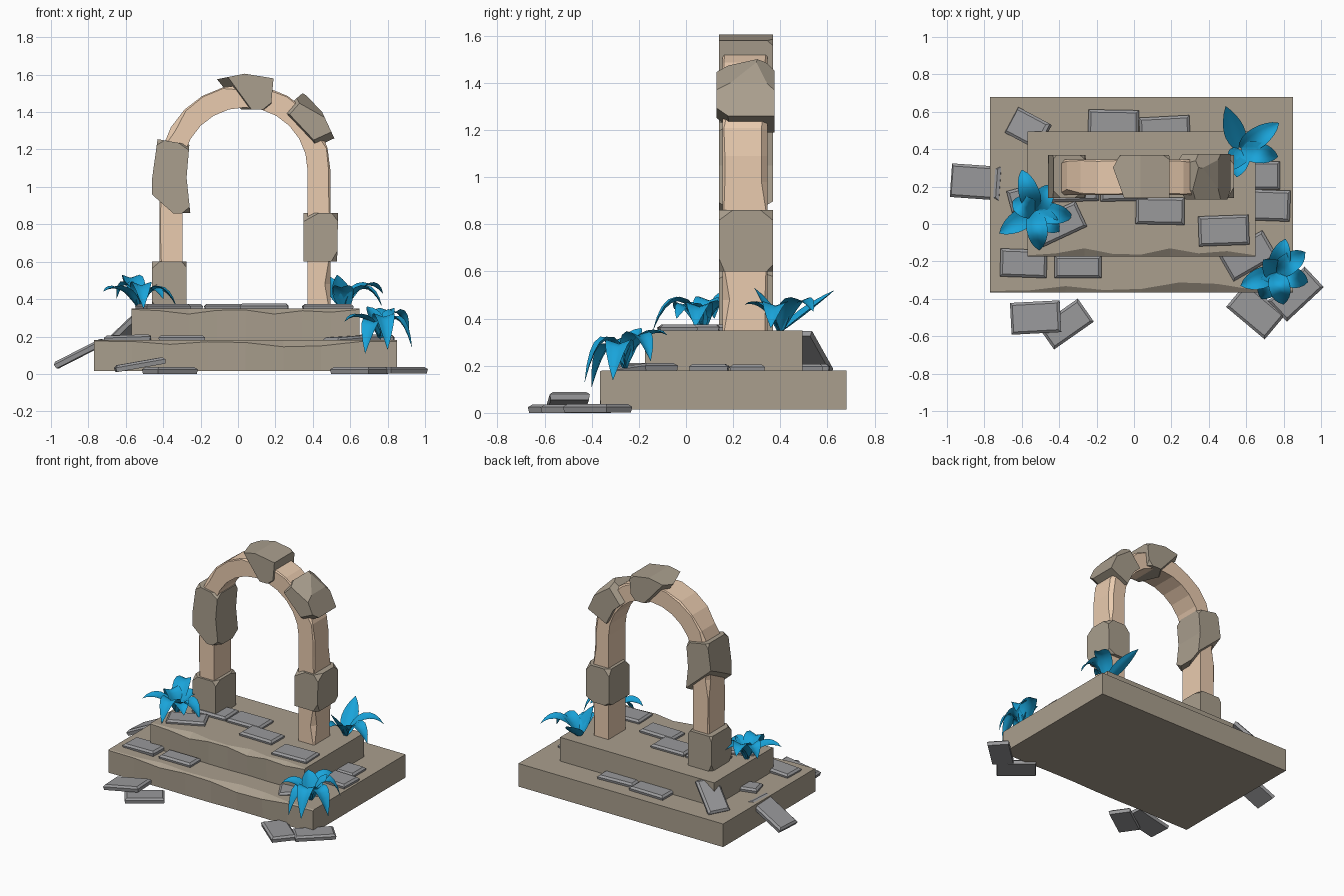
import bpy, bmesh, math, random
from mathutils import Vector, Matrix

if "Cube" in bpy.data.objects:
    bpy.data.objects.remove(bpy.data.objects["Cube"])

random.seed(4)


def material(name, rgb):
    m = bpy.data.materials.new(name)
    m.diffuse_color = (*rgb, 1)
    m.use_nodes = True
    m.node_tree.nodes["Principled BSDF"].inputs["Base Color"].default_value = m.diffuse_color
    return m


STONE = material("stone", (0.40, 0.345, 0.27))
PALE = material("pale_stone", (0.82, 0.60, 0.43))
GREY = material("paving", (0.32, 0.32, 0.33))
LEAF = material("leaf", (0.01, 0.37, 0.70))


def finish(bm, name, mat, smooth=False):
    bmesh.ops.recalc_face_normals(bm, faces=bm.faces)
    me = bpy.data.meshes.new(name)
    bm.to_mesh(me)
    bm.free()
    me.materials.append(mat)
    for p in me.polygons:
        p.use_smooth = smooth
    ob = bpy.data.objects.new(name, me)
    bpy.context.collection.objects.link(ob)
    return ob


def loft(bm, rings, closed=True):
    """Skin a row of equal point rings; closed rings get end caps."""
    vs = [[bm.verts.new(p) for p in r] for r in rings]
    n = len(vs[0])
    for a, b in zip(vs, vs[1:]):
        for i in range(n if closed else n - 1):
            j = (i + 1) % n
            bm.faces.new((a[i], a[j], b[j], b[i]))
    if closed:
        bm.faces.new(vs[0])
        bm.faces.new(vs[-1])


# Stepped base: long slabs with a worn front top edge
def slab(name, x0, x1, y0, y1, z0, z1, wear):
    rings = []
    for i, c in enumerate(wear):
        x = x0 + (x1 - x0) * i / (len(wear) - 1)
        dip = c * 0.25
        rings.append([(x, y0 + dip, z0), (x, y0, z1 - c), (x, y0 + c * 1.5, z1),
                      (x, y1, z1), (x, y1, z0)])
    bm = bmesh.new()
    loft(bm, rings)
    finish(bm, name, STONE)


slab("lower_step", -0.77, 0.85, -0.365, 0.68, 0.015, 0.18,
     [.005, .006, .022, .008, .012, .035, .03, .008, .006])
slab("upper_step", -0.57, 0.65, -0.175, 0.495, 0.17, 0.35,
     [.005, .012, .03, .01, .008, .03, .012, .02, .005])

# Pale arch core: rectangular section swept up, around and down
CX, CZ, R_IN, R_OUT = 0.037, 1.09, 0.335, 0.457
path = [(math.pi, z) for z in (0.34, 0.48, 0.6, 0.73, 0.86, 0.98)]
path += [(math.pi * (1 - i / 12), CZ) for i in range(13)]
path += [(0, z) for z in (0.98, 0.86, 0.73, 0.6, 0.48, 0.34)]
rings = []
for a, z in path:
    c = random.choice((0.006, 0.01, 0.03))
    d = random.choice((0.006, 0.01, 0.025))

    def at(r, y):
        return (CX + r * math.cos(a), y, z + r * math.sin(a))
    rings.append([at(R_IN, 0.155), at(R_OUT - c, 0.155), at(R_OUT, 0.155 + c),
                  at(R_OUT, 0.345 - d), at(R_OUT - d, 0.345), at(R_IN, 0.345)])
bm = bmesh.new()
loft(bm, rings)
finish(bm, "arch_core", PALE)


# Rough blocks gripping the arch: front outline extruded, corners chipped off
def block(name, outline, y0=0.14, y1=0.37, chips=7):
    bm = bmesh.new()
    loft(bm, [[(x, y, z) for x, z in outline] for y in (y0, y1)])
    mid = sum((v.co for v in bm.verts), Vector()) / len(bm.verts)
    corners = [v.co.copy() for v in bm.verts]
    for co in random.sample(corners, min(chips, len(corners))):
        d = co - mid
        n = Vector([math.copysign(random.uniform(0.3, 1), k) for k in d]).normalized()
        res = bmesh.ops.bisect_plane(
            bm, geom=bm.verts[:] + bm.edges[:] + bm.faces[:],
            plane_co=co - n * random.uniform(0.012, 0.032), plane_no=n, clear_outer=True)
        cut = [e for e in res["geom_cut"] if isinstance(e, bmesh.types.BMEdge)]
        if len(cut) > 2:
            bmesh.ops.edgeloop_fill(bm, edges=cut)
    finish(bm, name, STONE)


block("keystone", [(-.115, 1.575), (.035, 1.605), (.19, 1.58), (.175, 1.415),
                   (.03, 1.415), (-.075, 1.405)])
block("voussoir_block", [(.35, 1.505), (.45, 1.40), (.515, 1.26), (.37, 1.19),
                         (.315, 1.30), (.215, 1.39)], 0.13, 0.375)
block("left_spring_block", [(-.43, 1.255), (-.26, 1.225), (-.275, 1.05), (-.255, .86),
                            (-.46, .855), (-.46, 1.04)])
block("right_pillar_block", [(.35, .86), (.535, .86), (.53, .60), (.35, .60)])
block("left_foot_block", [(-.46, .60), (-.275, .60), (-.275, .34), (-.46, .34)])

# Paving stones: x, y, z of centre, length, width, yaw, end lift (degrees)
TILES = [
    (-.525, -.50, .05, .27, .17, 3, 10), (-.364, -.535, .018, .26, .15, 35, 0),
    (.65, -.465, .018, .27, .17, -40, 0), (.865, -.375, .02, .27, .15, 43, 0),
    (-.845, .225, .11, .295, .18, -4, 27), (-.567, .51, .262, .25, .155, -28, 40),
    (-.11, .535, .19, .27, .15, -1, 0), (.165, .49, .19, .27, .17, 3, 0),
    (-.59, -.21, .19, .25, .15, -2, 2), (-.30, -.23, .188, .25, .12, 0, 0),
    (.65, .26, .188, .26, .15, 0, 0), (.70, .10, .19, .27, .165, -2, 0),
    (.61, -.17, .185, .27, .16, 30, 4), (-.58, .14, .19, .18, .12, 15, 0),
    (.14, .07, .358, .26, .145, -1, 0), (.48, -.035, .356, .27, .16, 2, 0),
    (-.40, 0, .356, .26, .15, 25, 0), (-.32, .20, .357, .26, .16, 2, 0),
    (-.05, .205, .357, .26, .165, 1, 0),
]
for k, (x, y, z, l, w, yaw, lift) in enumerate(TILES):
    mat = (Matrix.Translation((x, y, z)) @ Matrix.Rotation(math.radians(yaw), 4, 'Z')
           @ Matrix.Rotation(math.radians(-lift), 4, 'Y'))
    rings = []
    for inset, h in ((.004, -.018), (0, .006), (.014, .018)):
        a, b = l / 2 - inset, w / 2 - inset
        rings.append([mat @ Vector(p) for p in ((-a, -b, h), (a, -b, h), (a, b, h), (-a, b, h))])
    bm = bmesh.new()
    loft(bm, rings)
    finish(bm, f"paving_stone_{k + 1}", GREY)


# Plants: arching cupped leaves from a common root; each leaf is tip + arch height
def plant(name, root, leaves, width=0.1):
    bm = bmesh.new()
    b = Vector(root)
    for tx, ty, tz, h in leaves:
        t = Vector((tx, ty, tz))
        c = b.lerp(t, 0.5)
        c.z = h
        rings = []
        for i in range(9):
            u = i / 8
            p = b * (1 - u) ** 2 + c * 2 * u * (1 - u) + t * u * u
            tan = ((c - b) * (1 - u) + (t - c) * u).normalized()
            side = Vector((-(t - b).y, (t - b).x, 0)).normalized()
            up = tan.cross(side)
            w = width / 2 * (0.22 * (1 - u) + math.sin(math.pi * u ** 0.9) ** 0.8 + 0.01) \
                if u < 1 else 0.001
            rings.append([p + side * w * s + up * w * 0.35 * abs(s)
                          for s in (-1, -.5, 0, .5, 1)])
        loft(bm, rings, closed=False)
    finish(bm, name, LEAF, smooth=True)


plant("left_plant", (-.53, .07, .345), [
    (-.60, .29, .47, .60), (-.72, -.05, .44, .50), (-.505, -.14, .35, .60),
    (-.33, .04, .36, .55), (-.44, .21, .43, .52), (-.40, -.04, .40, .52),
    (-.65, .12, .40, .58)])
plant("right_plant", (.57, .40, .34), [
    (.49, .63, .52, .42), (.775, .54, .43, .55), (.77, .36, .36, .56),
    (.55, .25, .46, .48), (.53, .29, .53, .42)])
plant("front_plant", (.76, -.26, .19), [
    (.81, -.08, .33, .38), (.915, -.15, .22, .45), (.93, -.31, .14, .42),
    (.80, -.43, .13, .45), (.68, -.40, .11, .40), (.57, -.33, .28, .36),
    (.69, -.19, .36, .32)])
